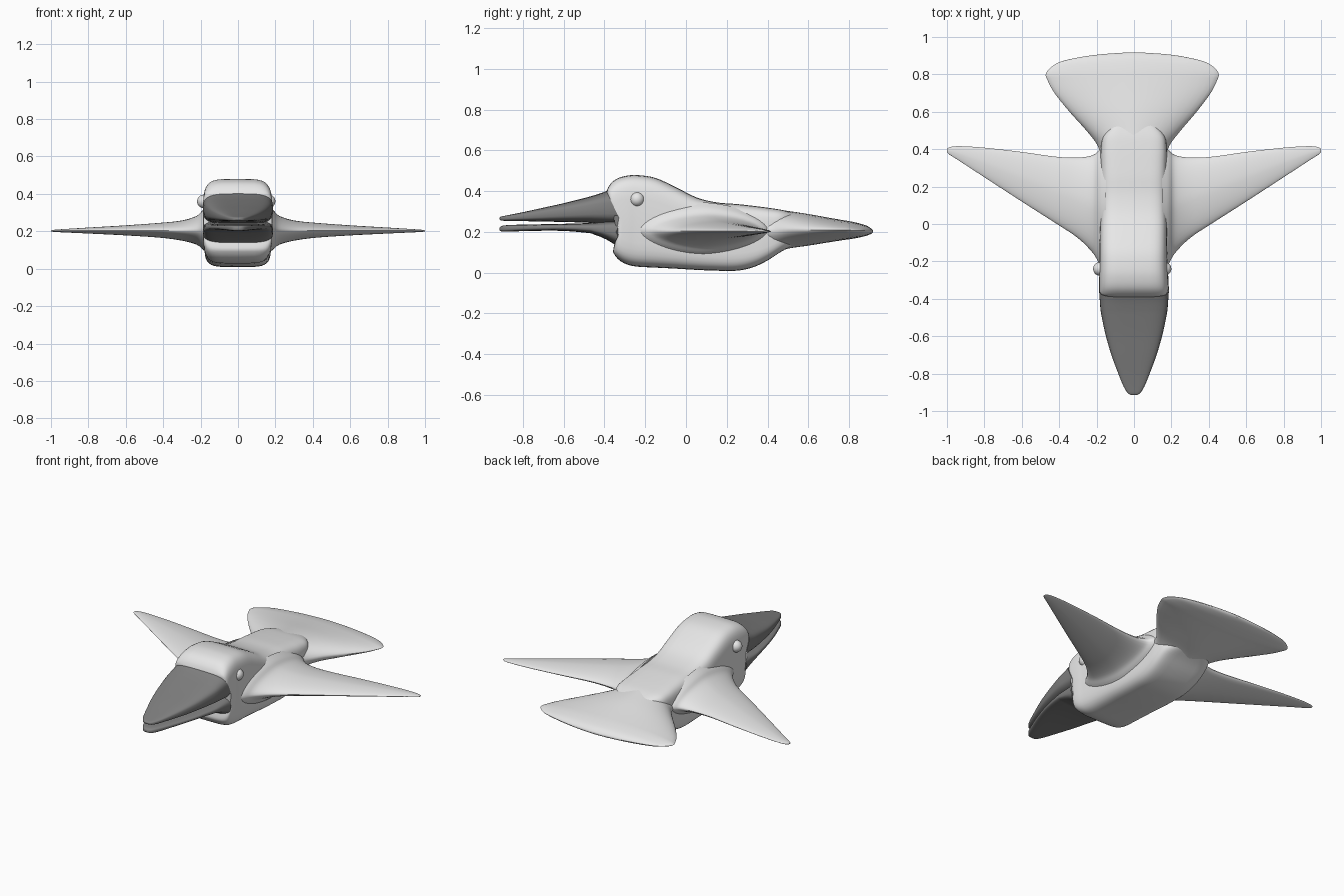
import bpy, bmesh, math
from mathutils import Vector


def material(name, v):
    m = bpy.data.materials.new(name)
    m.diffuse_color = (v, v, v, 1)
    return m


PLUMAGE = material("light grey", 0.8)
BILL = material("dark grey", 0.22)


def spline(rows, steps):
    """Catmull-Rom interpolation of table rows."""
    out = []
    for i in range(len(rows) - 1):
        p = [rows[max(0, min(len(rows) - 1, i + k))] for k in (-1, 0, 1, 2)]
        for s in range(steps):
            t = s / steps
            out.append([0.5 * (2 * b + (c - a) * t + (2 * a - 5 * b + 4 * c - d) * t * t
                               + (3 * b - a - 3 * c + d) * t ** 3) for a, b, c, d in zip(*p)])
    return out + [list(rows[-1])]


def finish(bm, name, mat, angle=50):
    bmesh.ops.recalc_face_normals(bm, faces=bm.faces)
    me = bpy.data.meshes.new(name)
    bm.to_mesh(me)
    bm.free()
    me.materials.append(mat)
    ob = bpy.data.objects.new(name, me)
    bpy.context.collection.objects.link(ob)
    bpy.ops.object.select_all(action='DESELECT')
    ob.select_set(True)
    bpy.context.view_layer.objects.active = ob
    bpy.ops.object.shade_smooth_by_angle(angle=math.radians(angle))
    return ob


def loft(name, rows, mat, power, along_x=False, steps=4, n=40, shift=None):
    """Rows are (station, side min, side max, z min, z max) of superellipse rings."""
    bm = bmesh.new()
    rings = []
    for t, a0, a1, z0, z1 in spline(rows, steps):
        ring = []
        for k in range(n):
            c, s = math.cos(2 * math.pi * k / n), math.sin(2 * math.pi * k / n)
            a = (a0 + a1) / 2 + (a1 - a0) / 2 * math.copysign(abs(c) ** (2 / power), c)
            z = (z0 + z1) / 2 + (z1 - z0) / 2 * math.copysign(abs(s) ** (2 / power), s)
            y = t + (shift(t, z) if shift else 0)
            ring.append(bm.verts.new((t, a, z) if along_x else (a, y, z)))
        rings.append(ring)
    for r, q in zip(rings, rings[1:]):
        for k in range(n):
            bm.faces.new((r[k], r[(k + 1) % n], q[(k + 1) % n], q[k]))
    bm.faces.new(rings[0])
    bm.faces.new(rings[-1])
    return finish(bm, name, mat)


def chevron(z):
    """Backward-pointing seam between the beak and the head."""
    return max(0, 0.07 * (1 - abs(z - 0.25) / 0.15)) + (0.02 if z < 0.2 else 0)


def head_shift(y, z):
    return chevron(z) * max(0, min(1, (-0.25 - y) / 0.14))


def beak_shift(y, z):
    return chevron(z) * max(0, min(1, (-0.45 - y) / -0.06))


# Head and body
loft("body", [
    (-0.390, -0.185, 0.183, 0.14, 0.400),
    (-0.375, -0.187, 0.184, 0.10, 0.430),
    (-0.345, -0.187, 0.184, 0.065, 0.458),
    (-0.30, -0.187, 0.183, 0.042, 0.474),
    (-0.24, -0.186, 0.180, 0.030, 0.479),
    (-0.15, -0.185, 0.178, 0.025, 0.465),
    (-0.05, -0.183, 0.177, 0.020, 0.420),
    (0.05, -0.181, 0.177, 0.014, 0.370),
    (0.15, -0.180, 0.177, 0.010, 0.345),
    (0.25, -0.180, 0.177, 0.010, 0.337),
    (0.33, -0.180, 0.177, 0.027, 0.328),
    (0.40, -0.178, 0.176, 0.060, 0.319),
    (0.47, -0.165, 0.165, 0.105, 0.308),
    (0.53, -0.12, 0.12, 0.135, 0.292)], PLUMAGE, 5, shift=head_shift)

# Fan tail
loft("tail", [
    (0.34, -0.17, 0.165, 0.10, 0.315),
    (0.42, -0.195, 0.190, 0.095, 0.314),
    (0.50, -0.255, 0.25, 0.118, 0.303),
    (0.60, -0.345, 0.335, 0.133, 0.288),
    (0.70, -0.425, 0.41, 0.149, 0.270),
    (0.77, -0.463, 0.445, 0.160, 0.258),
    (0.80, -0.472, 0.453, 0.164, 0.253),
    (0.83, -0.452, 0.436, 0.169, 0.247),
    (0.865, -0.40, 0.385, 0.176, 0.238),
    (0.89, -0.30, 0.29, 0.183, 0.229),
    (0.907, -0.18, 0.18, 0.190, 0.218),
    (0.917, -0.04, 0.04, 0.197, 0.208)], PLUMAGE, 1.65)

# Wings, flared where they meet the body
wing = loft("wings", [
    (0.15, -0.27, 0.42, 0.075, 0.345),
    (0.185, -0.215, 0.395, 0.100, 0.318),
    (0.22, -0.155, 0.368, 0.128, 0.283),
    (0.30, -0.075, 0.355, 0.150, 0.258),
    (0.42, 0.005, 0.360, 0.166, 0.245),
    (0.60, 0.120, 0.385, 0.178, 0.232),
    (0.80, 0.250, 0.408, 0.188, 0.220),
    (0.93, 0.335, 0.416, 0.194, 0.212),
    (0.985, 0.370, 0.411, 0.197, 0.208),
    (1.0, 0.384, 0.400, 0.200, 0.205)], PLUMAGE, 1.7, along_x=True)
wing.modifiers.new("mirror", 'MIRROR')

# Upper and lower beak halves
HALF_WIDTHS = [(-0.915, 0.012), (-0.905, 0.032), (-0.87, 0.055), (-0.80, 0.084),
               (-0.70, 0.121), (-0.60, 0.150), (-0.50, 0.172), (-0.45, 0.180), (-0.39, 0.187)]
UPPER = [(0.262, 0.270), (0.256, 0.276), (0.254, 0.283), (0.253, 0.297),
         (0.251, 0.319), (0.249, 0.341), (0.246, 0.366), (0.243, 0.380), (0.235, 0.401)]
LOWER = [(0.208, 0.220), (0.203, 0.229), (0.202, 0.234), (0.204, 0.236),
         (0.206, 0.238), (0.205, 0.240), (0.197, 0.243), (0.187, 0.246), (0.139, 0.262)]
for name, heights in (("upper_beak", UPPER), ("lower_beak", LOWER)):
    loft(name, [(y, -w, w, *h) for (y, w), h in zip(HALF_WIDTHS, heights)],
         BILL, 3.5, shift=beak_shift)

# Eyes
for side, x in (("left", -0.183), ("right", 0.164)):
    bm = bmesh.new()
    bmesh.ops.create_uvsphere(bm, u_segments=20, v_segments=12, radius=0.036)
    bmesh.ops.translate(bm, verts=bm.verts, vec=Vector((x, -0.24, 0.36)))
    finish(bm, side + "_eye", PLUMAGE)
